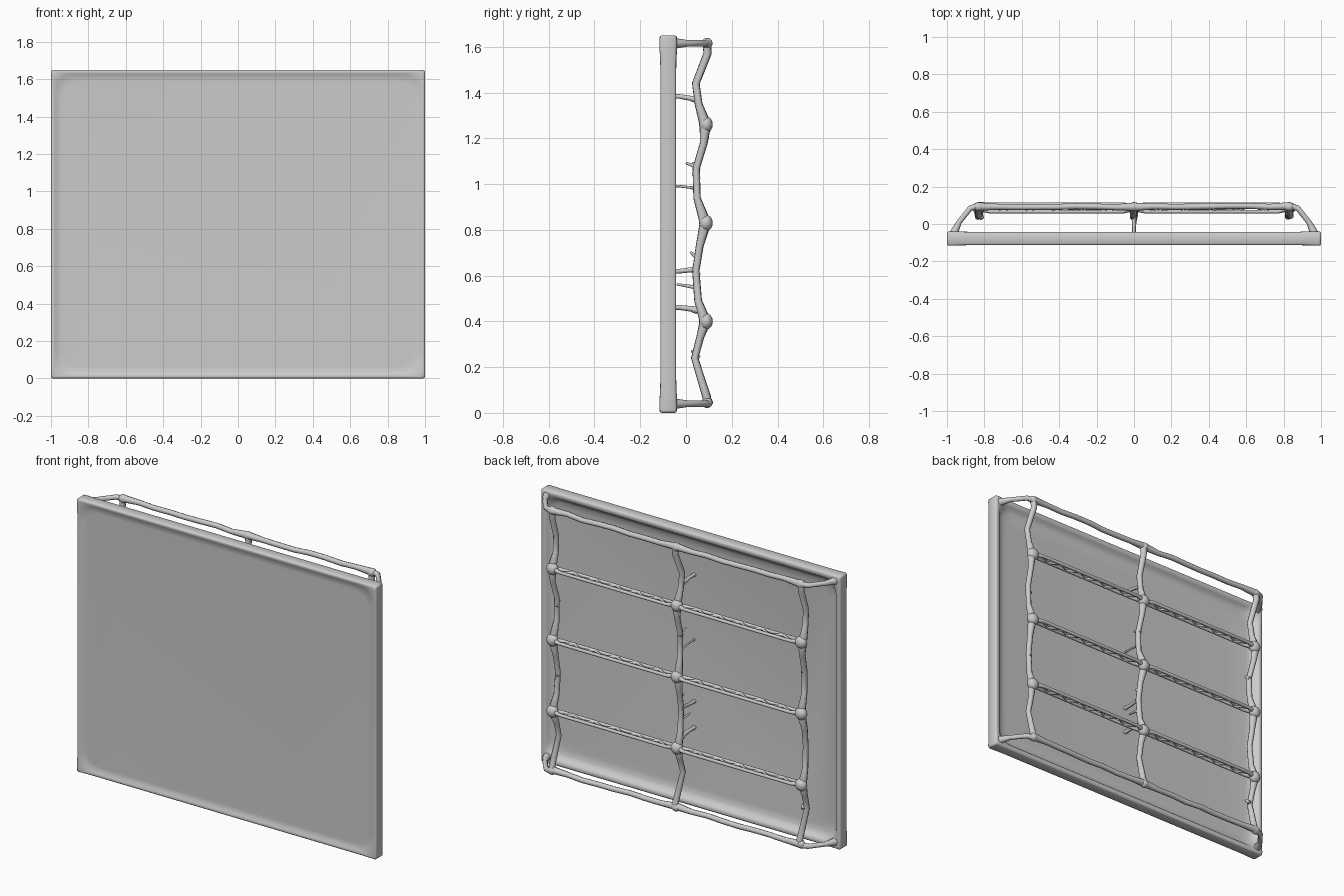
import bpy, bmesh, math, random

if "Cube" in bpy.data.objects:
    bpy.data.objects.remove(bpy.data.objects["Cube"])

random.seed(4)


def finish(obj, angle=50):
    bpy.ops.object.select_all(action='DESELECT')
    obj.select_set(True)
    bpy.context.view_layer.objects.active = obj
    bpy.ops.object.shade_smooth_by_angle(angle=math.radians(angle))


def tubes(name, paths):
    """One mesh from round bars; each path is a list of (x, y, z, radius)."""
    cu = bpy.data.curves.new(name, 'CURVE')
    cu.dimensions = '3D'
    cu.bevel_depth = 1.0
    cu.bevel_resolution = 2
    cu.use_fill_caps = True
    for path in paths:
        s = cu.splines.new('POLY')
        s.points.add(len(path) - 1)
        for p, (x, y, z, r) in zip(s.points, path):
            p.co = (x, y, z, 1)
            p.radius = r
    obj = bpy.data.objects.new(name, cu)
    bpy.context.collection.objects.link(obj)
    bpy.ops.object.select_all(action='DESELECT')
    obj.select_set(True)
    bpy.context.view_layer.objects.active = obj
    bpy.ops.object.convert(target='MESH')
    finish(bpy.context.view_layer.objects.active)


def rim_loop(bm, inset, y, r, flare):
    """Rounded rectangle facing y; corners are slightly thicker than the sides."""
    hw, hh, zc, ym = 1.0 - inset, 0.825 - inset, 0.825, -0.078
    verts = []
    for k, (sx, sz) in enumerate(((1, 1), (-1, 1), (-1, -1), (1, -1))):
        cx, cz = sx * (hw - r), sz * (hh - r)
        arc = [(cx + r * math.cos(a), cz + r * math.sin(a), flare)
               for a in (math.pi / 2 * (k + i / 6) for i in range(7))]
        d = 0.08
        before, after = ((0, -sz), (-sx, 0)) if k % 2 == 0 else ((-sx, 0), (0, -sz))
        first, last = arc[0], arc[-1]
        pts = [(first[0] + before[0] * d, first[1] + before[1] * d, 1)] + arc
        pts.append((last[0] + after[0] * d, last[1] + after[1] * d, 1))
        verts += [bm.verts.new((x, ym + (y - ym) * f, zc + z)) for x, z, f in pts]
    return verts


# Panel: shallow front tray, thick rim, deeper filleted back tray
bm = bmesh.new()
profile = [
    (0.06, -0.102, 0.10, 1), (0.032, -0.103, 0.10, 1), (0.022, -0.110, 0.09, 1),
    (0.010, -0.112, 0.03, 1.12), (0.004, -0.110, 0.015, 1.12), (0.0, -0.104, 0.012, 1.12),
    (0.0, -0.052, 0.012, 1.12), (0.004, -0.046, 0.015, 1.12), (0.012, -0.043, 0.03, 1.12),
    (0.028, -0.044, 0.07, 1), (0.036, -0.052, 0.08, 1), (0.046, -0.066, 0.08, 1),
    (0.065, -0.076, 0.08, 1), (0.10, -0.081, 0.08, 1),
]
loops = [rim_loop(bm, *p) for p in profile]
for a, b in zip(loops, loops[1:]):
    n = len(a)
    for i in range(n):
        j = (i + 1) % n
        bm.faces.new((a[i], a[j], b[j], b[i]))
bm.faces.new(loops[0])
bm.faces.new(loops[-1])
bmesh.ops.recalc_face_normals(bm, faces=bm.faces)
me = bpy.data.meshes.new("panel")
bm.to_mesh(me)
bm.free()
panel = bpy.data.objects.new("panel", me)
bpy.context.collection.objects.link(panel)
finish(panel)

NODE_X = (-0.83, 0.0, 0.83)
NODE_Z = (1.26, 0.83, 0.40)
TOP, BOTTOM = 1.615, 0.045

# Uprights that bow toward the panel between the joints
bow = [(0.092, TOP, .020), (0.094, 1.57, .018), (0.043, 1.44, .017), (0.055, 1.35, .017),
       (0.085, 1.26, .026), (0.078, 1.18, .017), (0.045, 1.07, .016), (0.048, 0.94, .016),
       (0.085, 0.83, .026), (0.060, 0.73, .017), (0.043, 0.62, .016), (0.053, 0.49, .017),
       (0.085, 0.40, .026), (0.062, 0.33, .017), (0.038, 0.24, .016), (0.090, 0.07, .019),
       (0.092, BOTTOM, .020)]
for name, x in zip(("left_upright", "centre_upright", "right_upright"), NODE_X):
    tubes(name, [[(x + random.uniform(-.008, .008), y, z, r) for y, z, r in bow]])

# Plain top and bottom rails, a little uneven
for name, z in (("top_rail", TOP), ("bottom_rail", BOTTOM)):
    tubes(name, [[(-0.83 + 1.66 * i / 16, 0.093 + random.uniform(-.004, .004),
                   z + random.uniform(-.004, .004), 0.016 if i % 8 else 0.022)
                  for i in range(17)]])

# Lattice rails: two thin chords joined by a zigzag
for k, z in enumerate(NODE_Z):
    paths = []
    for side in (-1, 1):
        for y in (0.066, 0.106):
            paths.append([(0, 0.085, z, .017), (side * .06, y, z, .010),
                          (side * .77, y, z, .010), (side * .83, 0.085, z, .017)])
        paths.append([(side * (0.06 + 0.71 * i / 10), 0.066 if i % 2 else 0.106, z, .008)
                      for i in range(11)])
    tubes("lattice_rail_%d" % (k + 1), paths)

# Swollen joints
for x in NODE_X:
    for z in (TOP,) + NODE_Z + (BOTTOM,):
        inner = z in NODE_Z
        bpy.ops.mesh.primitive_uv_sphere_add(segments=16, ring_count=8, radius=1,
                                             location=(x, 0.087 if inner else 0.092, z))
        joint = bpy.context.object
        joint.name = "joint"
        joint.scale = (.036, .030, .036) if inner else (.028, .024, .024)
        finish(joint)

# Corner arms from the frame to the panel rim
arms = [[(s * .83, .095, z, .018), (s * .875, .085, z, .015), (s * .935, .01, z, .014),
         (s * .955, -.03, z, .020), (s * .965, -.06, z, .026)]
        for s in (-1, 1) for z in (TOP, BOTTOM - .005)]
tubes("corner_arms", arms)

# Thin struts from the centre upright to the panel
struts = [[(0, -.085, z + dz, r), (0, -.03, z + dz, r * .9), (0, .02, z, r), (0, .05, z - dz, r * 1.5)]
          for z, dz, r in ((1.375, .008, .011), (0.985, .006, .006),
                           (0.625, -.006, .011), (0.455, .006, .012))]
tubes("centre_struts", struts)

# Short broken stubs on the inside of the uprights
stubs = [[(x, .055, z - .02, .012), (x + .01, .035, z, .009), (x, y, z + .012, .005)]
         for x, z, y in ((0, 1.08, 0), (0, .69, .02), (0, .55, -.04),
                         (-.82, 1.08, .03), (.82, 1.04, .03), (.82, .62, .03), (-.82, .26, .025))]
tubes("broken_stubs", stubs)
